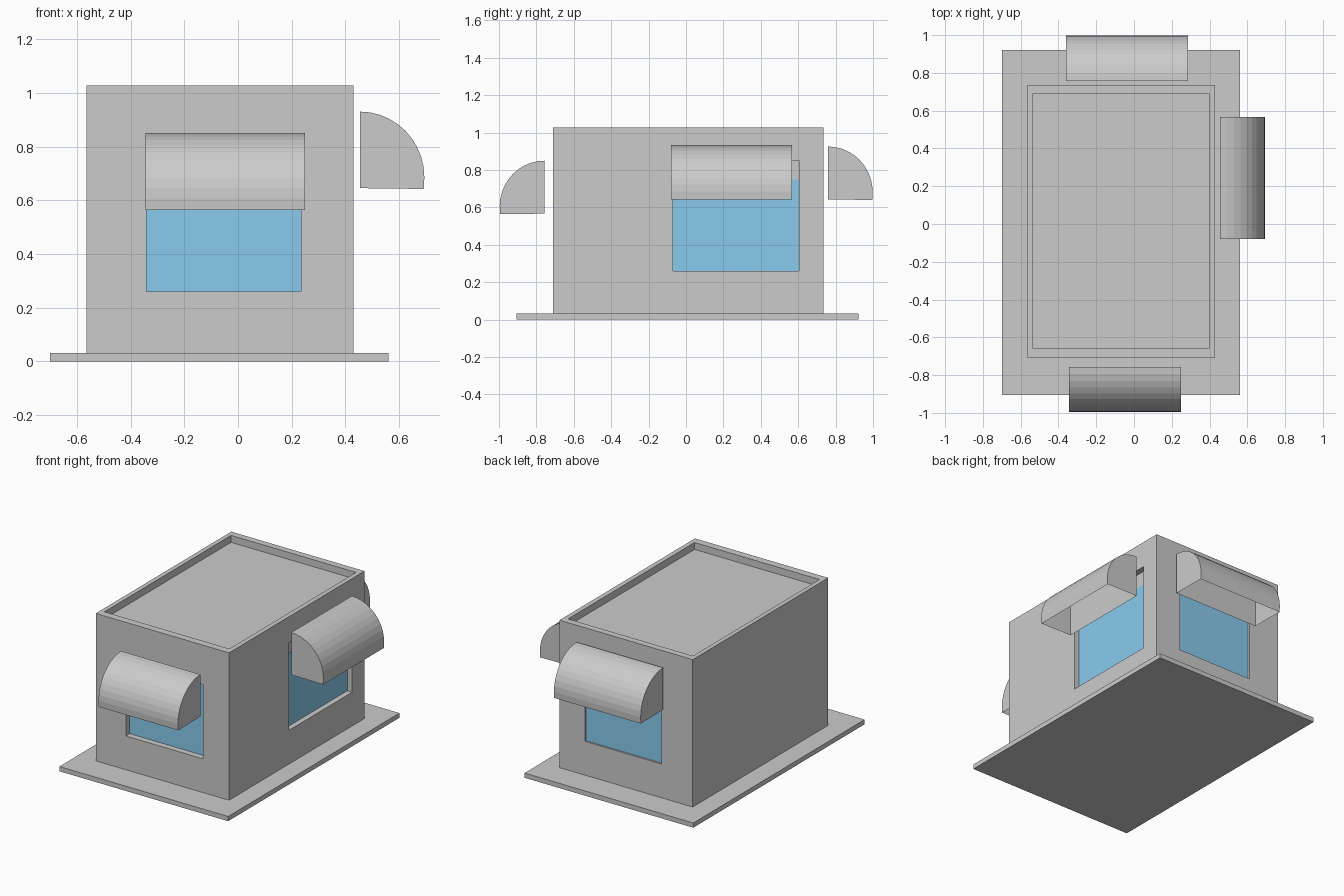
import bpy, bmesh, math

if "Cube" in bpy.data.objects:
    bpy.data.objects.remove(bpy.data.objects["Cube"])

glass = bpy.data.materials.new("glass_blue")
glass.diffuse_color = (0.25, 0.6, 0.85, 1)
glass.use_nodes = True
glass.node_tree.nodes["Principled BSDF"].inputs["Base Color"].default_value = glass.diffuse_color


def finish(name, bm):
    me = bpy.data.meshes.new(name)
    bmesh.ops.recalc_face_normals(bm, faces=bm.faces)
    bm.to_mesh(me)
    bm.free()
    ob = bpy.data.objects.new(name, me)
    bpy.context.collection.objects.link(ob)
    return ob


def box(name, x, y, z):
    """Box from (min, max) ranges on each axis."""
    bm = bmesh.new()
    bmesh.ops.create_cube(bm, size=1)
    for v in bm.verts:
        v.co = [r[0] if c < 0 else r[1] for r, c in zip((x, y, z), v.co)]
    return finish(name, bm)


def carve(target, cutter):
    mod = target.modifiers.new(cutter.name, 'BOOLEAN')
    mod.operation = 'DIFFERENCE'
    mod.solver = 'EXACT'
    mod.object = cutter
    cutter.hide_render = True
    cutter.hide_viewport = True
    cutter.display_type = 'WIRE'


def awning(name, side, span, start, z0, z1, reach=0.24, lip=0.04, steps=10):
    """Quarter-round canopy shell: back, curved front and two ends, open below."""
    profile = [(0, z0)]
    for i in range(steps + 1):
        a = math.pi / 2 * i / steps
        profile.append((reach * math.sin(a),
                        z0 + lip + (z1 - z0 - lip) * math.cos(a)))
    profile.append((reach * 0.99, z0 - 0.003))
    place = {'front': lambda t, d, z: (t, -start - d, z),
             'back': lambda t, d, z: (t, start + d, z),
             'right': lambda t, d, z: (start + d, t, z)}[side]
    bm = bmesh.new()
    a, b = [[bm.verts.new(place(t, d, z)) for d, z in profile] for t in span]
    for i in range(len(profile) - 1):
        bm.faces.new((a[i], a[i + 1], b[i + 1], b[i]))
    bm.faces.new(a)
    bm.faces.new(b)
    return finish(name, bm)


# ground slab and main block
box("base_slab", (-0.70, 0.56), (-0.905, 0.922), (0, 0.032))
body = box("building_body", (-0.565, 0.43), (-0.71, 0.735), (0.03, 1.027))

# sunken roof inside the parapet
carve(body, box("roof_cutter", (-0.535, 0.398), (-0.66, 0.69), (0.98, 1.2)))

# window recesses
carve(body, box("front_window_cutter", (-0.34, 0.235), (-0.9, -0.665), (0.26, 0.76)))
carve(body, box("right_window_cutter", (0.39, 0.6), (-0.07, 0.603), (0.26, 0.85)))
carve(body, box("back_window_cutter", (-0.33, 0.24), (0.72, 0.9), (0.26, 0.85)))

# window panes
panes = [box("front_pane", (-0.34, 0.235), (-0.669, -0.66), (0.26, 0.75)),
         box("right_pane", (0.385, 0.394), (-0.07, 0.603), (0.26, 0.75)),
         box("back_pane", (-0.33, 0.24), (0.715, 0.724), (0.26, 0.75))]
for p in panes:
    p.data.materials.append(glass)

# rounded awnings above the windows
awning("front_awning", 'front', (-0.344, 0.249), 0.756, 0.567, 0.85)
awning("right_awning", 'right', (-0.08, 0.567), 0.454, 0.645, 0.93)
awning("back_awning", 'back', (-0.36, 0.287), 0.758, 0.643, 0.926)
